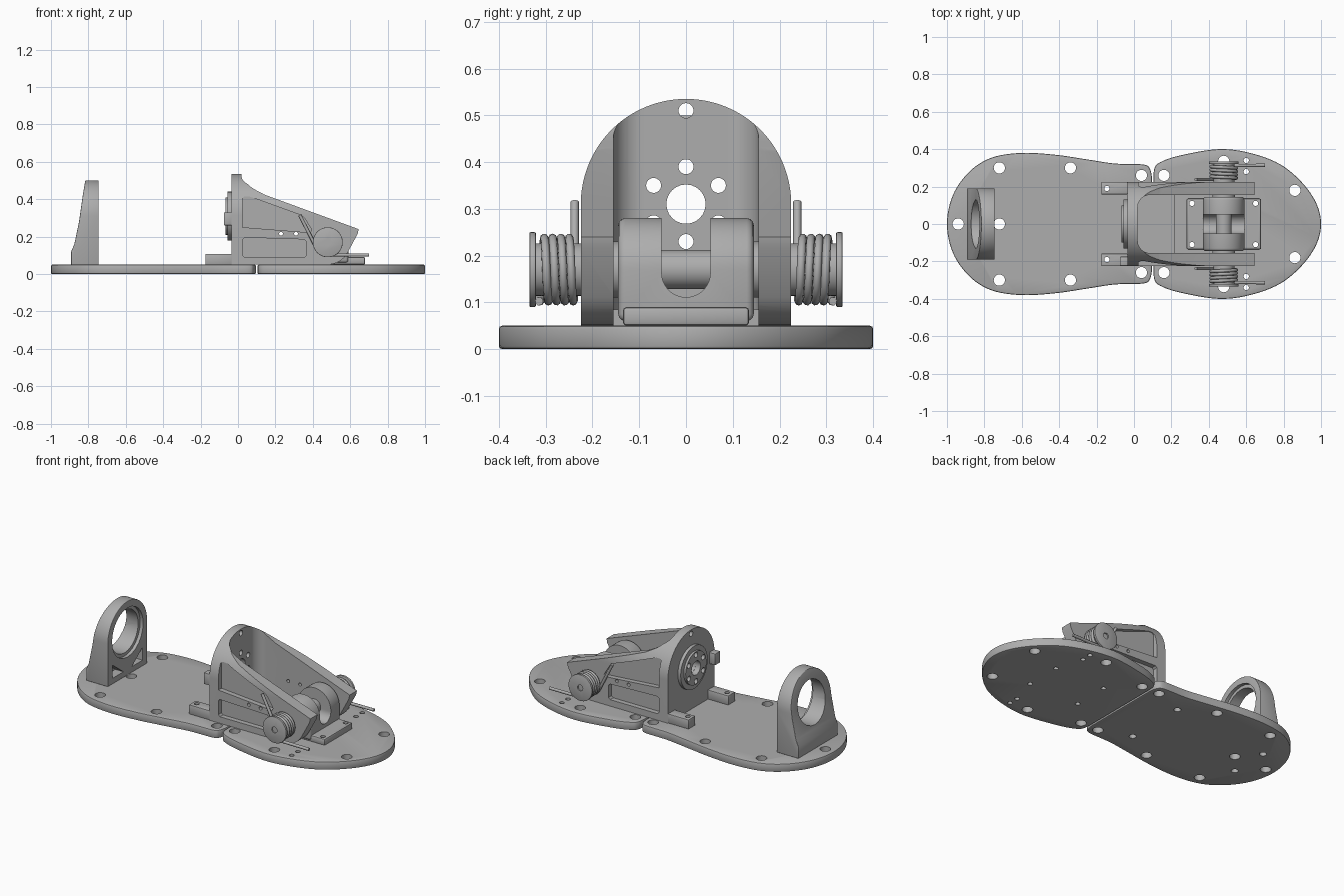
import bpy, bmesh, math
from mathutils import Vector

cube = bpy.data.objects.get("Cube")
if cube:
    bpy.data.objects.remove(cube)

grey = bpy.data.materials.new("machined_grey")
grey.use_nodes = True
colour = (0.42, 0.42, 0.42, 1)
grey.diffuse_color = colour
grey.node_tree.nodes["Principled BSDF"].inputs["Base Color"].default_value = colour


# ---------- helpers ----------
def to_xyz(axis, u, v, w):
    """Place profile point (u, v) at depth w along the axis."""
    return {"x": (w, u, v), "y": (u, w, v), "z": (u, v, w)}[axis]


def solid(name, axis, a, b, *outlines):
    """Extrude one or more closed outlines from a to b along an axis."""
    bm = bmesh.new()
    for pts in outlines:
        low = [bm.verts.new(to_xyz(axis, u, v, a)) for u, v in pts]
        high = [bm.verts.new(to_xyz(axis, u, v, b)) for u, v in pts]
        bm.faces.new(low)
        bm.faces.new(high)
        for i in range(len(pts)):
            j = (i + 1) % len(pts)
            bm.faces.new((low[i], low[j], high[j], high[i]))
    bmesh.ops.recalc_face_normals(bm, faces=bm.faces)
    mesh = bpy.data.meshes.new(name)
    bm.to_mesh(mesh)
    bm.free()
    mesh.materials.append(grey)
    ob = bpy.data.objects.new(name, mesh)
    bpy.context.collection.objects.link(ob)
    return ob


def activate(ob):
    bpy.ops.object.select_all(action="DESELECT")
    ob.select_set(True)
    bpy.context.view_layer.objects.active = ob


def boolean(ob, other, op="DIFFERENCE"):
    mod = ob.modifiers.new("bool", "BOOLEAN")
    mod.operation, mod.solver, mod.object = op, "EXACT", other
    activate(ob)
    bpy.ops.object.modifier_apply(modifier=mod.name)
    bpy.data.objects.remove(other)


def bevel(ob, width, segments=2):
    mod = ob.modifiers.new("bevel", "BEVEL")
    mod.width, mod.segments = width, segments
    mod.limit_method, mod.angle_limit = "ANGLE", math.radians(40)
    activate(ob)
    bpy.ops.object.modifier_apply(modifier=mod.name)


def finish(ob):
    activate(ob)
    bpy.ops.object.shade_smooth_by_angle(angle=math.radians(32))
    return ob


def arc(u, v, r, start=0, end=360, n=40):
    count = n if end - start == 360 else n + 1
    angles = [math.radians(start + (end - start) * i / n) for i in range(count)]
    return [(u + r * math.cos(t), v + r * math.sin(t)) for t in angles]


def rect(u0, u1, v0, v1):
    return [(u0, v0), (u1, v0), (u1, v1), (u0, v1)]


def both(pts):
    return [p for u, v in pts for p in ((u, v), (u, -v))]


def drill(ob, axis, a, b, r, centres):
    boolean(ob, solid("drill", axis, a, b, *[arc(u, v, r, n=24) for u, v in centres]))


def smooth_path(pts, steps=6):
    """Catmull-Rom curve through the points."""
    p = [Vector(q) for q in pts]
    p = [2 * p[0] - p[1]] + p + [2 * p[-1] - p[-2]]
    out = []
    for a, b, c, d in zip(p, p[1:], p[2:], p[3:]):
        for i in range(steps):
            t = i / steps
            out.append(0.5 * (2 * b + (c - a) * t + (2 * a - 5 * b + 4 * c - d) * t ** 2
                              + (3 * b - a - 3 * c + d) * t ** 3))
    return out + [p[-2]]


# ---------- sole plates ----------
def sole(name, seam, half, holes):
    curve = smooth_path(half + [(half[-2][0], -half[-2][1])])[:-6]
    outline = [tuple(q) for q in curve]
    outline += [(x, -y) for x, y in reversed(outline[:-1])]
    ob = solid(name, "z", 0, 0.05, outline)
    bevel(ob, 0.007)
    drill(ob, "z", -0.1, 0.1, 0.03, holes)
    return ob


heel = sole("heel_plate", 0.096,
            [(0.096, 0.25), (0.085, 0.295), (0.05, 0.318), (-0.1, 0.323), (-0.25, 0.345),
             (-0.42, 0.37), (-0.6, 0.38), (-0.76, 0.355), (-0.88, 0.28), (-0.968, 0.155), (-1, 0)],
            both([(-0.72, 0.3), (-0.34, 0.3), (0.04, 0.26)]) + [(-0.94, 0), (-0.72, 0)])
drill(heel, "z", -0.1, 0.1, 0.02, both([(-0.15, 0.19), (-0.82, 0.12)]))
finish(heel)
toe = sole("toe_plate", 0.104,
           [(0.104, 0.25), (0.11, 0.3), (0.14, 0.33), (0.24, 0.365), (0.45, 0.4),
            (0.62, 0.38), (0.78, 0.32), (0.9, 0.22), (0.975, 0.11), (1, 0)],
           both([(0.16, 0.26), (0.86, 0.18), (0.48, 0.335)]))
drill(toe, "z", -0.1, 0.1, 0.014, both([(0.6, 0.28), (0.6, 0.34), (0.31, 0.11), (0.65, 0.11)]))
finish(toe)

# ---------- heel ring ----------
ring = solid("heel_ring", "y", -0.3, 0.3,
             [(-0.745, 0.05), (-0.745, 0.51), (-0.815, 0.51), (-0.83, 0.42), (-0.85, 0.28),
              (-0.875, 0.16), (-0.892, 0.12), (-0.892, 0.05)])
boolean(ring, solid("arch", "x", -1, -0.6,
                    [(-0.19, 0), *reversed(arc(0, 0.31, 0.19, 0, 180)), (0.19, 0)]), "INTERSECT")
bevel(ring, 0.014, 3)
drill(ring, "x", -1, -0.6, 0.13, [(0, 0.31)])
drill(ring, "x", -0.765, -0.6, 0.15, [(0, 0.31)])
for s in (-1, 1):
    boolean(ring, solid("pocket", "x", -0.8, -0.6,
                        [(s * 0.04, 0.085), (s * 0.145, 0.085), (s * 0.145, 0.165)]))
finish(ring)

# ---------- ankle bracket ----------
fillet = [tuple(q) for q in smooth_path([(0.02, 0.535), (0.035, 0.505), (0.07, 0.465), (0.14, 0.425)])]
bracket = solid("ankle_bracket", "y", -0.3, 0.3,
                [(-0.035, 0.05), (-0.035, 0.54), (0.02, 0.54), *fillet, (0.645, 0.24), (0.64, 0.215),
                 *reversed(arc(0.48, 0.171, 0.12, -90, -30, 12))])
boolean(bracket, solid("arch", "x", -0.2, 0.8,
                       [(-0.225, 0), *reversed(arc(0, 0.31, 0.225, 0, 180, 64)), (0.225, 0)]),
        "INTERSECT")
# rounded well between the side walls, open over the toe plate
well = [(0.9, -0.155), (0.9, 0.155), *arc(0.085, 0.09, 0.065, 90, 180, 12),
        *arc(0.085, -0.09, 0.065, 180, 270, 12)]
boolean(bracket, solid("well", "z", 0.085, 0.8, well))
boolean(bracket, solid("opening", "z", -0.1, 0.3, rect(0.22, 0.9, -0.155, 0.155)))
# weight-saving side pockets
for a, b in ((0.195, 0.3), (-0.3, -0.195)):
    boolean(bracket, solid("pocket", "y", a, b,
                           [(0.025, 0.25), (0.025, 0.405), (0.035, 0.415), (0.06, 0.415), (0.335, 0.315),
                            (0.355, 0.3), (0.395, 0.235), (0.385, 0.222)],
                           [(0.025, 0.1), (0.025, 0.185), (0.035, 0.195), (0.355, 0.185), (0.365, 0.175),
                            (0.365, 0.1), (0.355, 0.09), (0.035, 0.09)]))
drill(bracket, "y", -0.4, 0.4, 0.01, [(0.23, 0.215), (0.31, 0.215)])

# ---------- hub on the back wall ----------
hub = solid("hub_flange", "x", -0.055, -0.036, arc(0, 0.31, 0.13, n=48))
boolean(hub, solid("rim", "x", -0.068, -0.045, arc(0, 0.31, 0.1, n=48)), "UNION")
bolts = arc(0, 0.31, 0.08, 30, 390, 6)
for part in (bracket, hub):
    drill(part, "x", -0.2, 0.1, 0.042, [(0, 0.31)])
    drill(part, "x", -0.2, 0.1, 0.016, bolts)
drill(bracket, "x", -0.2, 0.1, 0.016, [(0, 0.51)])
finish(bracket)
finish(hub)
stop = solid("stop_block", "x", -0.075, -0.03, rect(-0.224, -0.175, 0.26, 0.33))
bevel(stop, 0.004)
finish(stop)

# ---------- pivot base and yoke ----------
base = solid("pivot_base", "z", 0.05, 0.09, rect(0.28, 0.68, -0.135, 0.135))
bevel(base, 0.008)
drill(base, "z", 0, 0.2, 0.014, both([(0.31, 0.11), (0.65, 0.11)]))
finish(base)
yoke = solid("yoke", "y", -0.145, 0.145,
             [(0.37, 0.06), (0.59, 0.06), *arc(0.48, 0.17, 0.11, 0, 180)])
bevel(yoke, 0.015, 3)
boolean(yoke, solid("slot", "x", 0.2, 0.8,
                    [(0.052, 0.4), (-0.052, 0.4), *arc(0, 0.163, 0.052, 180, 360, 24)]))
finish(yoke)
finish(solid("pivot_pin", "y", -0.16, 0.16, arc(0.48, 0.17, 0.042)))

# ---------- mirrored feet, bosses and springs ----------
for side, s in (("left", 1), ("right", -1)):
    foot = solid(side + "_foot", "z", 0.05, 0.108, rect(-0.175, -0.034, *sorted((s * 0.158, s * 0.225))))
    bevel(foot, 0.005)
    drill(foot, "z", 0, 0.2, 0.014, [(-0.145, s * 0.19)])
    finish(foot)
    finish(solid(side + "_boss", "y", s * 0.14, s * 0.16, arc(0.48, 0.17, 0.06)))
    finish(solid(side + "_spring_core", "y", s * 0.16, s * 0.325, arc(0.48, 0.17, 0.056)))
    cap = solid(side + "_spring_cap", "y", s * 0.321, s * 0.335, arc(0.48, 0.17, 0.08, n=48))
    bevel(cap, 0.003)
    drill(cap, "y", *sorted((s * 0.327, s * 0.4)), 0.018, [(0.48, 0.17)])
    finish(cap)

    # torsion spring: upper leg, coil, lower leg
    coil = arc(0.48, 0.17, 0.068, 207, 270 + 4 * 360, 120)
    path = [(0.33, s * 0.238, 0.315)]
    path += [(x, s * (0.238 + 0.074 * i / 120), z) for i, (x, z) in enumerate(coil)]
    path.append((0.7, s * 0.314, 0.102))
    data = bpy.data.curves.new(side + "_spring", "CURVE")
    data.dimensions, data.bevel_depth, data.bevel_resolution = "3D", 0.009, 2
    data.use_fill_caps = True
    line = data.splines.new("POLY")
    line.points.add(len(path) - 1)
    for point, co in zip(line.points, path):
        point.co = (*co, 1)
    data.materials.append(grey)
    bpy.context.collection.objects.link(bpy.data.objects.new(side + "_spring", data))
